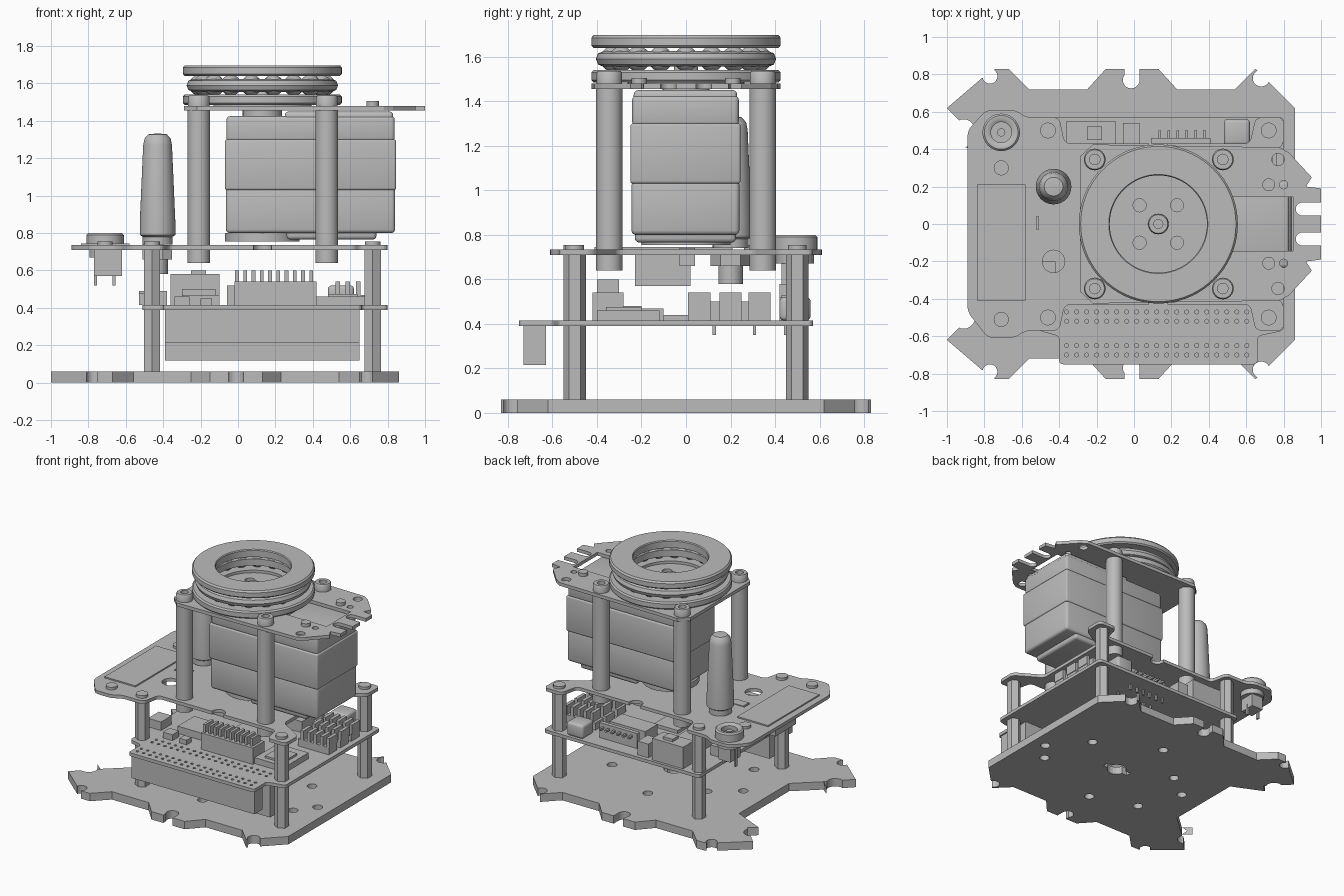
import bpy, bmesh, math
from mathutils import Matrix, Vector

cube = bpy.data.objects.get("Cube")
if cube:
    bpy.data.objects.remove(cube)

grey = bpy.data.materials.new("plain grey")
grey.use_nodes = True
grey.diffuse_color = (0.5, 0.5, 0.5, 1)
grey.node_tree.nodes["Principled BSDF"].inputs["Base Color"].default_value = (0.5, 0.5, 0.5, 1)


def finish(name, bm, smooth=False):
    bmesh.ops.recalc_face_normals(bm, faces=bm.faces)
    me = bpy.data.meshes.new(name)
    bm.to_mesh(me)
    bm.free()
    me.materials.append(grey)
    ob = bpy.data.objects.new(name, me)
    bpy.context.collection.objects.link(ob)
    if smooth:
        bpy.ops.object.select_all(action='DESELECT')
        ob.select_set(True)
        bpy.context.view_layer.objects.active = ob
        bpy.ops.object.shade_smooth_by_angle(angle=math.radians(35))
    return ob


def add_box(bm, x, y, z):
    size = Vector((x[1] - x[0], y[1] - y[0], z[1] - z[0]))
    mid = Vector((sum(x), sum(y), sum(z))) / 2
    m = Matrix.Translation(mid) @ Matrix.Diagonal(size).to_4x4()
    bmesh.ops.create_cube(bm, size=1, matrix=m)


def boxes(name, items, bevel=0):
    bm = bmesh.new()
    for item in items:
        add_box(bm, *item)
    if bevel:
        bmesh.ops.bevel(bm, geom=bm.edges[:], offset=bevel, segments=3, affect='EDGES', profile=0.5)
    return finish(name, bm, bevel > 0)


def add_cyl(bm, x, y, z, r, n=32, r2=None):
    m = Matrix.Translation((x, y, sum(z) / 2))
    bmesh.ops.create_cone(bm, cap_ends=True, segments=n, radius1=r,
                          radius2=r if r2 is None else r2, depth=z[1] - z[0], matrix=m)


def cyl(name, x, y, z, r, n=32, r2=None):
    bm = bmesh.new()
    add_cyl(bm, x, y, z, r, n, r2)
    return finish(name, bm, n > 8)


def lathe(name, x, y, profile, n=64, closed=False):
    bm = bmesh.new()
    vs = [bm.verts.new((x + r, y, z)) for r, z in profile]
    es = [bm.edges.new(p) for p in zip(vs, vs[1:])]
    if closed:
        es.append(bm.edges.new((vs[-1], vs[0])))
    bmesh.ops.spin(bm, geom=vs + es, cent=(x, y, 0), axis=(0, 0, 1), angle=math.tau, steps=n)
    bmesh.ops.remove_doubles(bm, verts=bm.verts, dist=0.0005)
    return finish(name, bm, True)


def plate(name, outline, z, radius=0.0, holes=(), slots=()):
    """Flat plate with rounded corners, round holes and rectangular slots."""
    bm = bmesh.new()
    face = bm.faces.new([bm.verts.new((x, y, z[0])) for x, y in outline])
    up = bmesh.ops.extrude_face_region(bm, geom=[face])["geom"]
    bmesh.ops.translate(bm, vec=(0, 0, z[1] - z[0]), verts=[v for v in up if isinstance(v, bmesh.types.BMVert)])
    if radius:
        sides = [e for e in bm.edges if abs(e.verts[0].co.z - e.verts[1].co.z) > 0.001]
        bmesh.ops.bevel(bm, geom=sides, offset=radius, segments=4, affect='EDGES',
                        profile=0.5, clamp_overlap=True)
    ob = finish(name, bm)
    cut = bmesh.new()
    span = (z[0] - 0.02, z[1] + 0.02)
    for x, y, r in holes:
        add_cyl(cut, x, y, span, r, 20 if r > 0.02 else 8)
    for x, y in slots:
        add_box(cut, x, y, span)
    cutter = finish(name + "_cutter", cut)
    cutter.hide_render = True
    mod = ob.modifiers.new("holes", 'BOOLEAN')
    mod.object, mod.solver, mod.use_self = cutter, 'EXACT', True
    bpy.context.view_layer.update()
    mesh = bpy.data.meshes.new_from_object(ob.evaluated_get(bpy.context.evaluated_depsgraph_get()))
    ob.modifiers.clear()
    ob.data = mesh
    bpy.data.objects.remove(cutter)
    return ob


def mirrored(half):
    """Close an outline by repeating its +y half at -y."""
    return half + [(x, -y) for x, y in reversed(half)]


# Base plate with edge notches and hook shaped corners
base = mirrored([(-.66, .3), (-.84, .46), (-1, .62), (-.79, .8), (-.74, .83), (-.67, .83), (-.56, .72),
                 (-.25, .72), (-.15, .83), (.13, .83), (.23, .72), (.54, .72), (.65, .83), (.68, .8), (.86, .62)])
base[1:1] = [(-.9, .41)]
base[-1:] = [(-.9, -.41), (-.84, -.46), (-.66, -.3)]
notches, cuts = [], []
for s in (1, -1):
    notches += [(-.91, s * .5, .06), (-.77, s * .79, .04), (-.015, s * .77, .045), (.68, s * .78, .045)]
    cuts += [((-.05, .03), sorted((s * .77, s * .9))), ((-1.1, -.93), sorted((s * .42, s * .53)))]
spots = [(-.27, .13), (-.47, -.02), (-.33, -.35), (.03, -.47), (.64, -.25), (.75, -.11), (.52, .15), (.05, .39)]
plate("base_plate", base, (0, .06), 0, notches + [(x, y, .035) for x, y in spots] + [(.13, -.04, .07)],
      cuts + [((.02, .24), (-.06, -.02))])

# Standoffs with screws at both ends
for x in (-.46, .72):
    for y in (-.5, .5):
        cyl("standoff", x, y, (.06, .71), .05, 6)
        cyl("standoff_screw", x, y, (.73, .755), .042)
        cyl("base_screw", x, y, (-.0, .02), .05)

# Circuit board with two rows of stacking headers
pins = [(-.36 + i * .0535, y, .011) for i in range(19) for y in (-.47, -.52, -.65, -.7)]
plate("circuit_board", [(-.51, -.57), (-.4, -.6), (-.4, -.75), (.66, -.75), (.66, -.6), (.8, -.57),
                        (.8, .57), (-.51, .57)], (.39, .415), .02, pins)
boxes("outer_header", [((-.39, .65), (-.73, -.63), (.215, .39))])
boxes("inner_header", [((-.39, .65), (-.54, -.45), (.118, .39))])

# Board components
boxes("pin_socket", [((-.02, .42), (-.42, -.28), (.415, .54))]
      + [((x, x + .02), (-.4, -.3), (.54, .6)) for x in [i * .044 - .015 for i in range(10)]])
boxes("switch_block", [((-.36, -.1), (.42, .55), (.415, .58)), ((-.25, -.17), (.45, .52), (.58, .6))])
boxes("small_connector", [((-.06, .03), (.42, .54), (.415, .52))])
boxes("rear_pin_row", [((.09, .41), (.43, .46), (.415, .53))]
      + [((.13 + i * .048, .145 + i * .048), (.44, .5), (.49, .505)) for i in range(6)])
boxes("board_button", [((.48, .62), (.42, .56), (.415, .52))], .02)
boxes("radio_module", [((.42, .68), (-.4, -.12), (.415, .46)), ((.48, .64), (-.36, -.2), (.46, .475))])
for y in (.01, .15, .28):
    boxes("side_connector", [((.5, .76), (y, y + .1), (.415, .47))]
          + [((.52 + i * .055, .545 + i * .055), (y, y + .1), (.47, .54)) for i in range(5)])
boxes("side_socket", [((-.53, -.42), (-.33, -.2), (.415, .48)), ((-.53, -.38), (.1, .25), (.415, .49))])
boxes("chips", [((-.3, -.1), (-.3, -.1), (.415, .47)), ((0, .2), (-.1, .1), (.415, .44)),
                ((-.34, -.26), (-.42, -.34), (.415, .46)), ((-.2, -.14), (-.42, -.36), (.415, .45)),
                ((-.3, -.12), (.1, .3), (.415, .5)), ((.1, .4), (.2, .35), (.415, .5))])
boxes("solder_tails", [((.1 + i * .06, .115 + i * .06), (y, y + .015), (.35, .39))
                       for i in range(6) for y in (.12, .3, .44)])

# Middle deck
deck = [(-.89, -.47), (-.78, -.61), (-.64, -.61), (-.58, -.57), (-.4, -.57), (-.37, -.43), (.62, -.43),
        (.65, -.57), (.8, -.57), (.8, -.42), (.6, -.3), (.6, .3), (.8, .42), (.8, .57), (.65, .57),
        (.62, .43), (-.37, .43), (-.4, .57), (-.58, .57), (-.63, .61), (-.79, .61), (-.89, .5)]
plate("middle_deck", deck, (.71, .735), .03,
      [(-.43, -.2, .06), (.13, -.42, .05), (.13, .42, .05)], [((-.52, -.4), (-.03, .04))])
boxes("slide_switch", [((-.51, -.4), (-.03, .04), (.66, .74))])
boxes("display_panel", [((-.84, -.58), (-.41, .21), (.735, .745))])
boxes("display_connector", [((-.77, -.62), (-.23, .02), (.57, .71))])
boxes("connector_pins", [((-.7, -.68), (y, y + .015), (.61, .72)) for y in (-.18, -.13, -.08, -.03)])
for y in (-.51, .3):
    cyl("deck_screw", -.71, y, (.735, .755), .04)

# Round push button through the deck
lathe("push_button", -.71, .49, [(0, .755), (.055, .755), (.055, .79), (.07, .8), (.09, .8), (.1, .79),
                                (.1, .735), (.085, .735), (.085, .67), (0, .67)], 40)
cyl("button_cap", -.71, .49, (.75, .78), .022, 16)
boxes("button_body", [((-.76, -.66), (.43, .55), (.57, .67)), ((-.77, -.755), (.48, .5), (.52, .67)),
                      ((-.67, -.655), (.48, .5), (.52, .6))])

# Antenna and its plug below the deck
lathe("antenna", -.43, .2, [(0, .74), (.08, .74), (.08, .78), (.095, .79), (.095, .86), (.077, 1.27),
                            (.07, 1.305), (.05, 1.328), (0, 1.333)], 40)
cyl("antenna_nut", -.43, .2, (.66, .71), .09, 6)
cyl("antenna_plug", -.43, .2, (.58, .66), .055)

# Posts carrying the upper plate
for x in (-.21, .475):
    for y in (-.345, .345):
        cyl("post", x, y, (.64, 1.455), .06)
        lathe("post_bolt", x, y, [(0, 1.5), (.028, 1.5), (.028, 1.535), (.052, 1.535), (.058, 1.525),
                                  (.058, 1.48), (0, 1.48)], 24)

# Upper plate with tail notches
tail = mirrored([(-.29, .36), (-.22, .425), (.78, .41), (.83, .38), (.95, .25), (.92, .2), (1, .19)])
plate("upper_plate", tail, (1.455, 1.48), 0,
      [(.77, s * .345, .033) for s in (1, -1)] + [(.8, s * .21, .022) for s in (1, -1)]
      + [(.9, s * .08, .035) for s in (1, -1)],
      [((.5, .85), (-.145, .145))] + [((.9, 1.1), sorted((s * .045, s * .115))) for s in (1, -1)])
for s in (1, -1):
    cyl("plate_screw", .72, s * .21, (1.48, 1.505), .034, 24)

# Servo motor, in three shells
boxes("motor_lower_shell", [((-.065, .84), (-.245, .24), (.8, 1.042)), ((.26, .74), (-.23, .225), (.765, .9))], .02)
boxes("motor_middle_shell", [((-.07, .845), (-.25, .245), (1.03, 1.3))], .012)
boxes("motor_upper_shell", [((-.062, .838), (-.242, .237), (1.288, 1.425)),
                            ((.25, .83), (-.235, .23), (1.3, 1.45))], .02)
cyl("motor_lower_wheel", .13, 0, (.755, .8), .2, 48)
cyl("motor_lower_hub", .13, 0, (.79, .83), .11)
cyl("motor_upper_hub", .13, 0, (1.41, 1.46), .105)

# Thrust bearing: two washers, ball cage and balls
lathe("lower_washer", .13, 0, [(.26, 1.485), (.415, 1.485), (.425, 1.495), (.425, 1.53), (.415, 1.54),
                               (.26, 1.54)], 72, True)
lathe("ball_cage", .13, 0, [(.28, 1.565), (.37, 1.555), (.395, 1.565), (.405, 1.59), (.395, 1.615),
                            (.37, 1.625), (.28, 1.615)], 72, True)
lathe("upper_washer", .13, 0, [(.26, 1.64), (.415, 1.64), (.425, 1.65), (.425, 1.685), (.415, 1.697),
                               (.265, 1.697), (.26, 1.69)], 72, True)
bm = bmesh.new()
for i in range(18):
    a = math.tau * i / 18
    spot = Matrix.Translation((.13 + .335 * math.cos(a), .335 * math.sin(a), 1.59))
    bmesh.ops.create_uvsphere(bm, u_segments=16, v_segments=10, radius=.056, matrix=spot)
finish("bearing_balls", bm, True)

# Output horn inside the bearing
disc = [(.13 + .262 * math.cos(math.tau * i / 48), .262 * math.sin(math.tau * i / 48)) for i in range(48)]
plate("output_horn", disc, (1.48, 1.52), 0, [(.13 + a, b, .035) for a in (-.1, .1) for b in (-.1, .1)])
lathe("horn_screw", .13, 0, [(0, 1.54), (.024, 1.54), (.024, 1.56), (.05, 1.56), (.055, 1.55), (.055, 1.52),
                             (0, 1.52)], 24)
